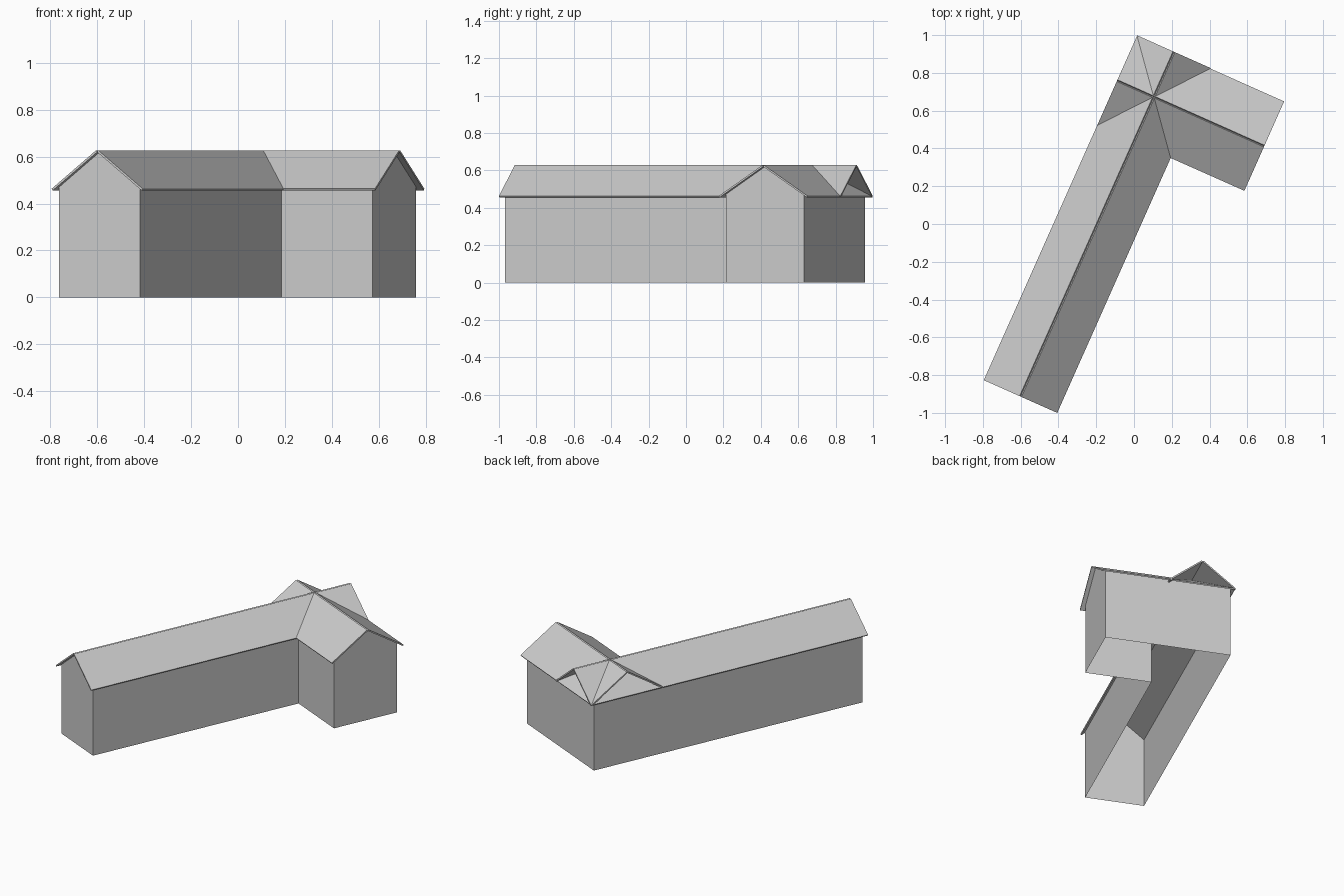
import bpy, bmesh, math
from mathutils import Vector, Matrix

if "Cube" in bpy.data.objects:
    bpy.data.objects.remove(bpy.data.objects["Cube"])

# local frame: X runs along the long wing, Y to its left; origin where ridges cross
ANGLE = math.atan2(0.9136, 0.4066)
PLACE = Matrix.Translation((0.105, 0.6726, 0)) @ Matrix.Rotation(ANGLE, 4, 'Z')
RIDGE, EAVE, WALL, THICK = 0.62, 0.456, 0.477, 0.009
LW, CW = 0.189, 0.2275          # half widths of the walls
LR, CR = 0.213, 0.259           # half widths of the roofs
L0, L1 = -1.736, 0.262          # long roof ends
C0, C1 = -0.64, 0.213           # cross roof ends
OVER = 0.026


def make(name, faces):
    bm = bmesh.new()
    for f in faces:
        bm.faces.new([bm.verts.new(p) for p in f])
    bmesh.ops.remove_doubles(bm, verts=bm.verts, dist=1e-5)
    bmesh.ops.recalc_face_normals(bm, faces=bm.faces)
    bm.transform(PLACE)
    me = bpy.data.meshes.new(name)
    bm.to_mesh(me)
    bm.free()
    ob = bpy.data.objects.new(name, me)
    bpy.context.collection.objects.link(ob)
    return ob


# L-shaped wall shell, open at top and bottom, gables on the two wing ends
a, c = L0 + OVER, C0 + OVER
plan = [(a, LW), (a, -LW), (-CW, -LW), (-CW, c), (CW, c), (CW, LW)]
peaks = {0: (a, 0), 3: (0, c)}
walls = []
for i, p in enumerate(plan):
    q = plan[(i + 1) % len(plan)]
    face = [(*p, 0), (*q, 0), (*q, WALL)]
    if i in peaks:
        face.append((*peaks[i], RIDGE))
    walls.append(face + [(*p, WALL)])
make("walls", walls)


# sloping roof slabs, one on each side of each ridge
def slab(name, half, s0, s1, side, along_x):
    n = Vector((RIDGE - EAVE, half)).normalized() * THICK
    prof = [(0, RIDGE), (half - n.x, EAVE), (half, EAVE + n.y), (n.x, RIDGE + n.y)]

    def pt(s, w, z):
        return (s, side * w, z) if along_x else (side * w, s, z)
    ends = [[pt(s, w, z) for w, z in prof] for s in (s0, s1)]
    sides = [[ends[0][i], ends[0][(i + 1) % 4], ends[1][(i + 1) % 4], ends[1][i]]
             for i in range(4)]
    make(name, ends + sides)


for side, label in ((1, "a"), (-1, "b")):
    slab("long_roof_" + label, LR, L0, L1, side, True)
    slab("cross_roof_" + label, CR, C0, C1, side, False)
